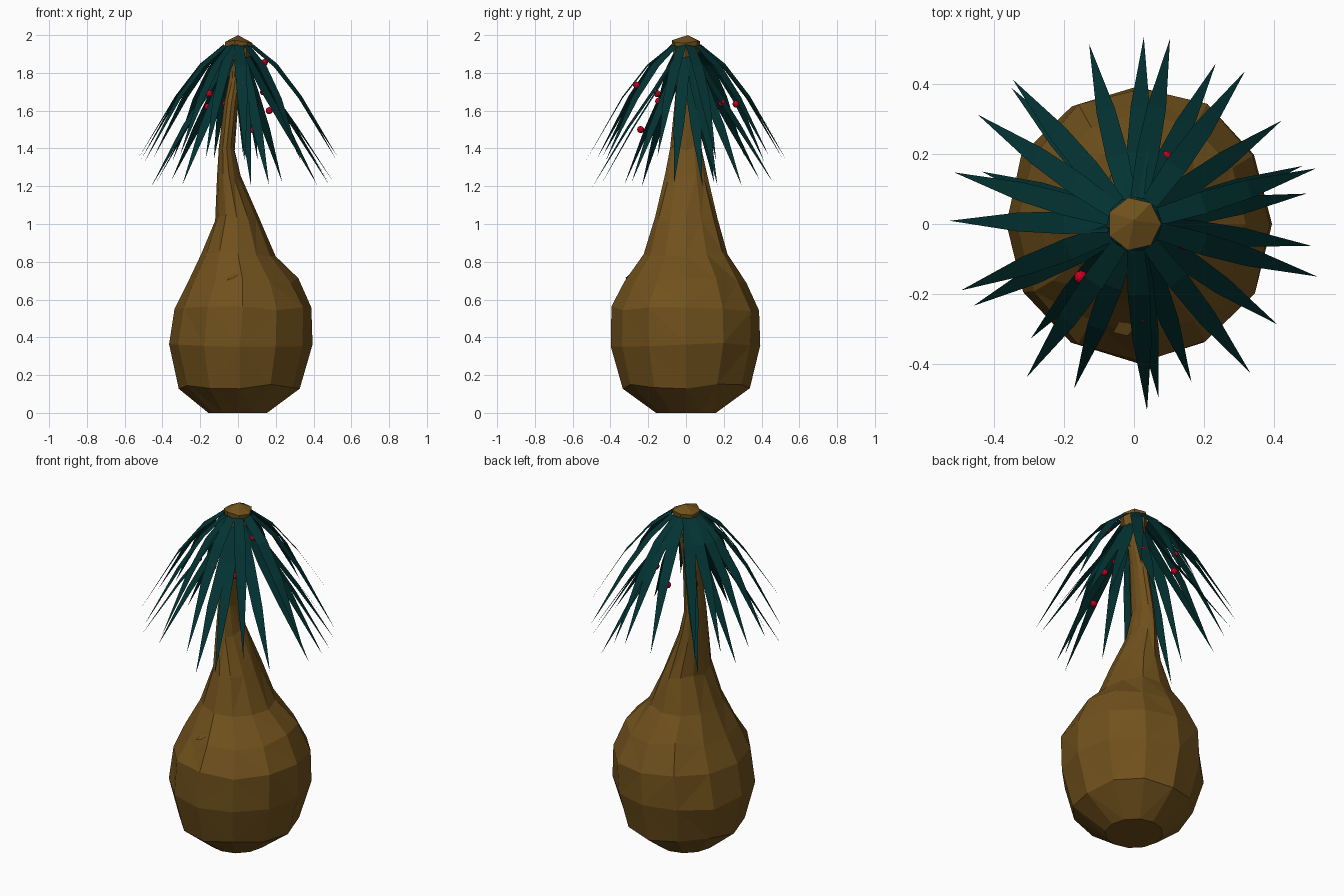
import bpy, bmesh, math, random
from mathutils import Vector

random.seed(4)
cube = bpy.data.objects.get("Cube")
if cube:
    bpy.data.objects.remove(cube, do_unlink=True)


def material(name, rgb):
    mat = bpy.data.materials.new(name)
    mat.use_nodes = True
    mat.diffuse_color = (*rgb, 1)
    bsdf = mat.node_tree.nodes["Principled BSDF"]
    bsdf.inputs["Base Color"].default_value = (*rgb, 1)
    bsdf.inputs["Roughness"].default_value = 0.9
    return mat


bark = material("brown bark", (0.165, 0.083, 0.012))
leaf_green = material("dark teal leaf", (0.001, 0.033, 0.033))
berry_red = material("red berry", (0.6, 0.0, 0.014))


def finish(bm, name, mat):
    mesh = bpy.data.meshes.new(name)
    bm.to_mesh(mesh)
    bm.free()
    mesh.materials.append(mat)
    obj = bpy.data.objects.new(name, mesh)
    bpy.context.collection.objects.link(obj)
    return obj


def loft(name, rings, sides, jitter, apex=None):
    """Skin elliptical rings (z, centre x, half width x, half width y)."""
    bm = bmesh.new()
    loops = []
    for i, (z, cx, rx, ry) in enumerate(rings):
        loop = []
        for k in range(sides):
            a = math.tau * k / sides
            s = 1 + random.uniform(-jitter, jitter)
            dz = random.uniform(-jitter, jitter) if i else 0
            loop.append(bm.verts.new((cx + rx * s * math.cos(a),
                                      ry * s * math.sin(a), z + dz)))
        loops.append(loop)
    for low, high in zip(loops, loops[1:]):
        for k in range(sides):
            n = (k + 1) % sides
            bm.faces.new((low[k], low[n], high[n], high[k]))
    bm.faces.new(loops[0][::-1])
    if apex:
        tip = bm.verts.new(apex)
        for k in range(sides):
            bm.faces.new((loops[-1][k], loops[-1][(k + 1) % sides], tip))
    else:
        bm.faces.new(loops[-1])
    bmesh.ops.triangulate(bm, faces=[f for f in bm.faces if len(f.verts) == 4])
    return finish(bm, name, bark)


# Swollen trunk narrowing into a leaning neck
loft("bulb_trunk", [
    (0.0, 0.0, 0.155, 0.16),
    (0.14, 0.01, 0.32, 0.335),
    (0.36, 0.01, 0.38, 0.392),
    (0.55, 0.025, 0.365, 0.392),
    (0.7, 0.025, 0.295, 0.32),
    (0.84, 0.0, 0.198, 0.222),
    (1.03, -0.006, 0.115, 0.165),
    (1.25, -0.048, 0.062, 0.11),
    (1.4, -0.06, 0.042, 0.083),
    (1.65, -0.035, 0.038, 0.06),
    (1.78, -0.01, 0.038, 0.048),
    (1.9, 0.0, 0.055, 0.055)], 12, 0.015)

# Faceted crown where the leaves start
loft("crown_knob", [(1.77, -0.01, 0.036, 0.046), (1.88, 0, 0.066, 0.066),
                    (1.965, 0, 0.077, 0.077)], 7, 0.01, apex=(0, 0.01, 2.0))

# Small bark scar on the front of the trunk
bm = bmesh.new()
scar = [bm.verts.new(p) for p in ((-0.06, -0.31, 0.7), (0.025, -0.28, 0.75),
                                  (-0.02, -0.32, 0.715), (-0.02, -0.24, 0.76))]
for tri in ((0, 2, 3), (2, 1, 3), (0, 1, 2), (0, 3, 1)):
    bm.faces.new([scar[i] for i in tri])
bmesh.ops.recalc_face_normals(bm, faces=bm.faces)
finish(bm, "bark_scar", bark)

# Drooping blades: angle in degrees and reach, in an upper and a lower layer
upper = [(17, .545), (54, .54), (79, .54), (87, .535), (104, .53), (130, .54),
         (145, .545), (164, .535), (179, .527), (201, .53), (235, .535),
         (250, .5), (274, .535), (308, .54), (344, .545)]
lower = [(10, .5), (19, .51), (35, .515), (63, .515), (132, .525), (161, .46),
         (207, .515), (228, .44), (278, .5), (290, .48), (325, .5), (353, .51)]
# Blade stations: fraction of reach, height
high_path = [(0.14, 1.945), (0.38, 1.84), (0.63, 1.67), (1, 1.335)]
low_path = [(0.12, 1.885), (0.34, 1.71), (0.62, 1.51), (1, 1.205)]
half_widths = (0.025, 0.032, 0.027)


def add_blade(bm, degrees, reach, path):
    a = math.radians(degrees)
    out = Vector((math.cos(a), math.sin(a), 0))
    side = Vector((-math.sin(a), math.cos(a), 0))
    tilt = Vector((0, 0, random.uniform(-0.3, 0.3)))
    previous = None
    for (f, z), w in zip(path, half_widths):
        centre = out * reach * f + Vector((0, 0, z))
        pair = [bm.verts.new(centre + (side + tilt) * s * w) for s in (-1, 1)]
        if previous:
            bm.faces.new((previous[0], pair[0], pair[1], previous[1]))
        previous = pair
    drop = path[-1][1] + random.uniform(-0.01, 0.03)
    tip = bm.verts.new(out * reach + Vector((0, 0, drop)))
    bm.faces.new((previous[0], tip, previous[1]))


for name, layer, path in (("upper_leaves", upper, high_path),
                          ("lower_leaves", lower, low_path)):
    bm = bmesh.new()
    for degrees, reach in layer:
        add_blade(bm, degrees, reach, path)
    finish(bm, name, leaf_green)

# Berries tucked among the leaves
bm = bmesh.new()
for spot in ((.08, -.24, 1.5), (-.065, .265, 1.635), (.14, -.055, 1.855),
             (.165, .045, 1.6), (-.152, -.152, 1.69), (.022, -.262, 1.735),
             (-.16, .145, 1.62), (.09, .19, 1.64), (.085, -.145, 1.65),
             (.135, .065, 1.7)):
    ball = bmesh.ops.create_icosphere(bm, subdivisions=2, radius=0.019)
    bmesh.ops.translate(bm, verts=ball["verts"], vec=spot)
finish(bm, "berries", berry_red)
